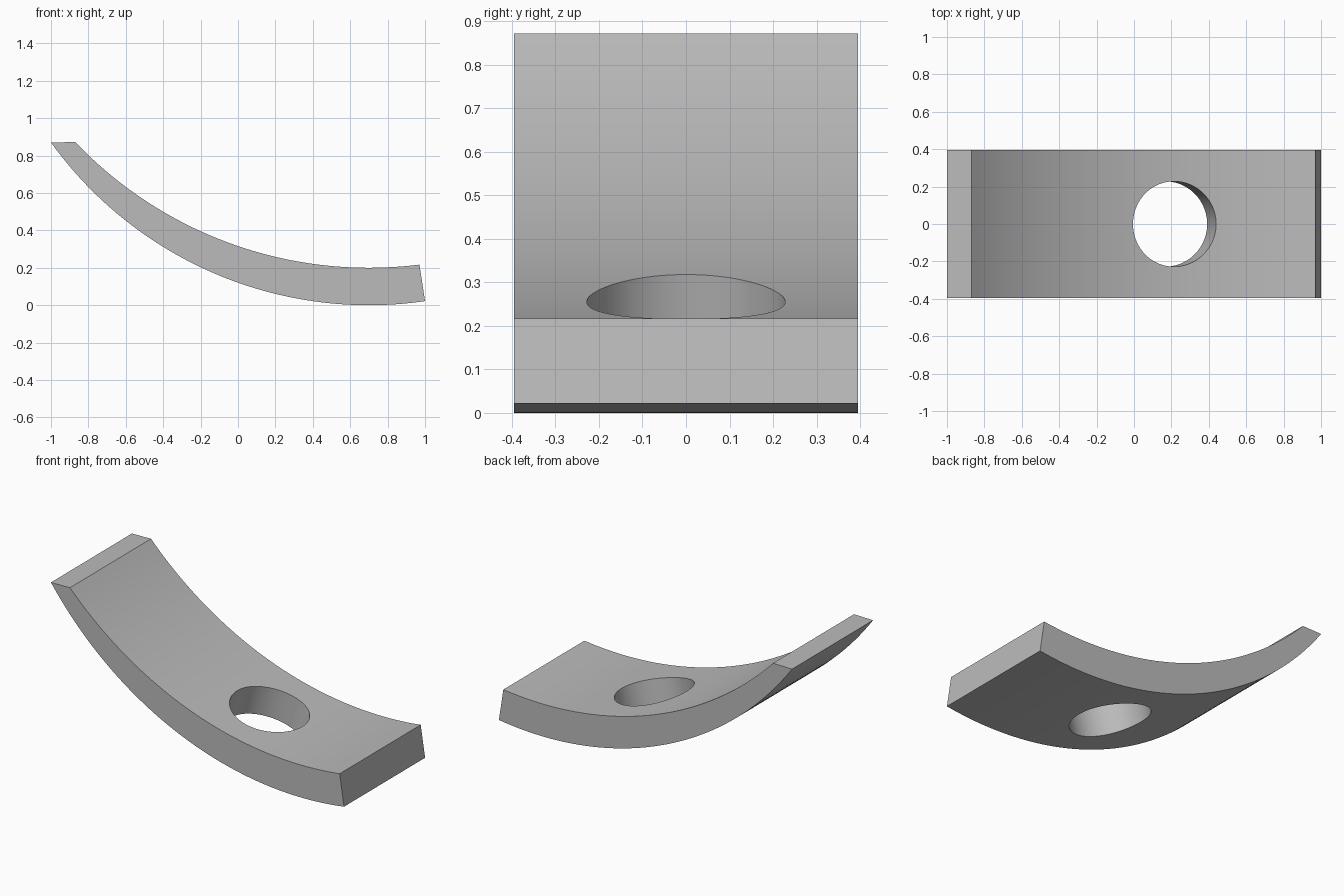
import bpy, bmesh
from math import sqrt, radians
from mathutils import Vector, Matrix

cube = bpy.data.objects.get("Cube")
if cube:
    bpy.data.objects.remove(cube, do_unlink=True)

HALF_WIDTH = 0.395
LOW_X = 0.7          # lowest point of both arcs
SEGMENTS = 64

grey = bpy.data.materials.new("plain grey")
grey.use_nodes = True
colour = (0.5, 0.5, 0.5, 1)
grey.diffuse_color = colour
grey.node_tree.nodes["Principled BSDF"].inputs["Base Color"].default_value = colour


def arc(x_start, x_end, radius, base):
    """Points along the bottom of a circle whose lowest height is base."""
    xs = [x_start + (x_end - x_start) * i / SEGMENTS for i in range(SEGMENTS + 1)]
    return [(x, base + radius - sqrt(radius ** 2 - (x - LOW_X) ** 2)) for x in xs]


def make_object(name, bm):
    bmesh.ops.recalc_face_normals(bm, faces=bm.faces)
    mesh = bpy.data.meshes.new(name)
    bm.to_mesh(mesh)
    bm.free()
    mesh.materials.append(grey)
    obj = bpy.data.objects.new(name, mesh)
    bpy.context.collection.objects.link(obj)
    return obj


# Tapering curved plate: side strip between two arcs, extruded across the width
bm = bmesh.new()
rows = [[bm.verts.new((x, -HALF_WIDTH, z)) for x, z in points]
        for points in (arc(-1, 1, 2.096, 0), arc(-0.87, 0.97, 2.17, 0.2))]
outer, inner = rows
side = [bm.faces.new((outer[i], outer[i + 1], inner[i + 1], inner[i]))
        for i in range(SEGMENTS)]
result = bmesh.ops.extrude_face_region(bm, geom=side, use_keep_orig=True)
moved = [v for v in result["geom"] if isinstance(v, bmesh.types.BMVert)]
bmesh.ops.translate(bm, verts=moved, vec=(0, 2 * HALF_WIDTH, 0))
plate = make_object("curved_plate", bm)

# Round hole, square to the curved surface
bm = bmesh.new()
tilt = Matrix.Rotation(radians(14), 4, "Y")
bmesh.ops.create_cone(bm, cap_ends=True, segments=96, radius1=0.228, radius2=0.228,
                      depth=1, matrix=Matrix.Translation(Vector((0.214, 0, 0.255))) @ tilt)
cutter = make_object("hole_cutter", bm)
cutter.hide_render = True

hole = plate.modifiers.new("round hole", "BOOLEAN")
hole.operation = "DIFFERENCE"
hole.solver = "EXACT"
hole.object = cutter

bpy.ops.object.select_all(action="DESELECT")
plate.select_set(True)
bpy.context.view_layer.objects.active = plate
bpy.ops.object.modifier_apply(modifier=hole.name)
bpy.data.objects.remove(cutter, do_unlink=True)
bpy.ops.object.shade_smooth_by_angle(angle=radians(30))
